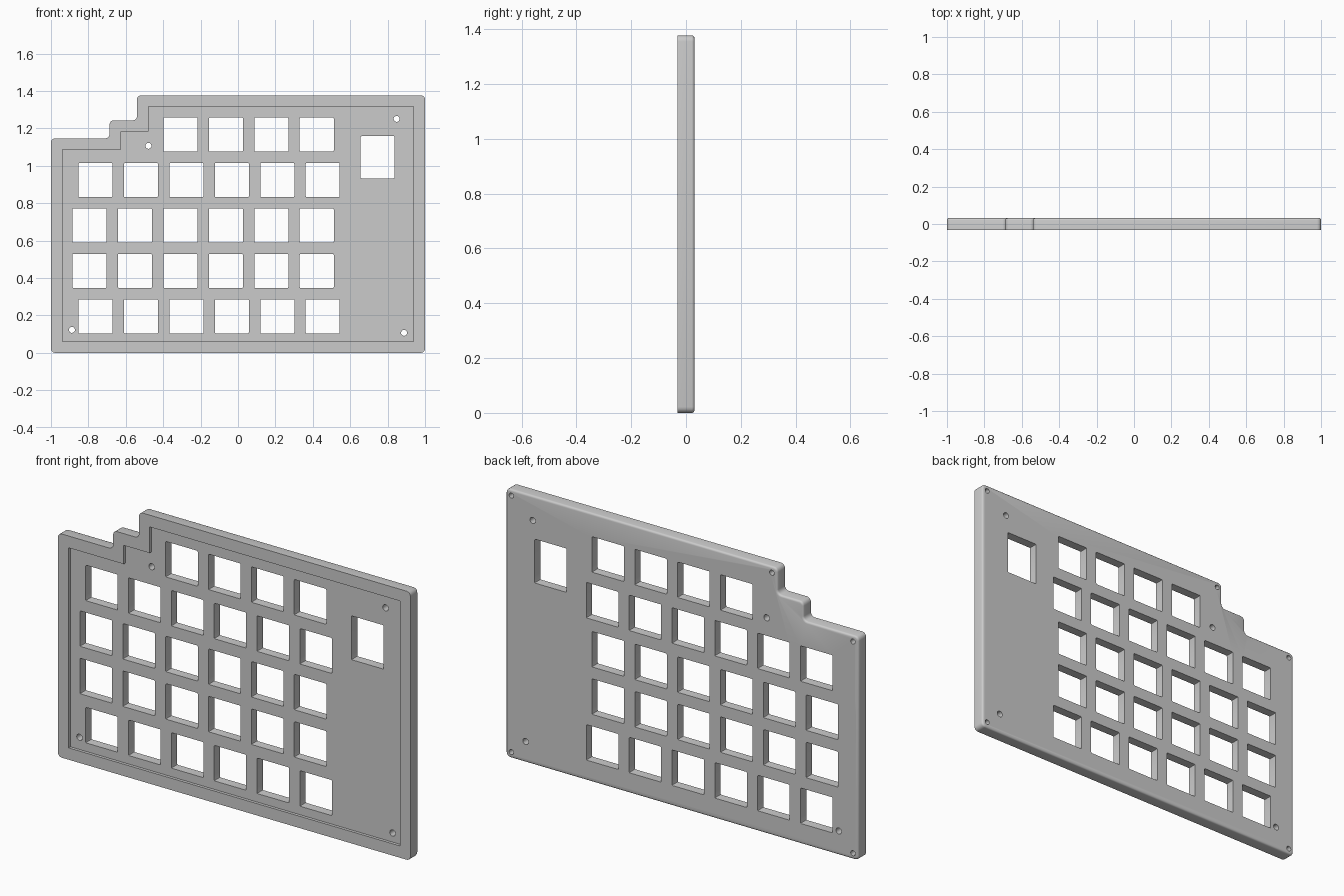
import bpy
import bmesh
from math import radians

cube = bpy.data.objects.get("Cube")
if cube:
    bpy.data.objects.remove(cube, do_unlink=True)

HALF = 0.031      # half the plate thickness
RIM = 0.0605      # rim width around the front recess
RECESS = 0.015    # recess depth
KEY, PITCH = 0.182, 0.243

grey = bpy.data.materials.new("plate grey")
grey.use_nodes = True
colour = (0.6, 0.6, 0.6, 1)
grey.diffuse_color = colour
grey.node_tree.nodes["Principled BSDF"].inputs["Base Color"].default_value = colour


def add_prism(bm, outline, y0, y1, radius=0, segments=4):
    """Extrude an x-z outline along y and round its upright corners."""
    front = bm.faces.new([bm.verts.new((x, y0, z)) for x, z in outline])
    ext = bmesh.ops.extrude_face_region(bm, geom=[front])["geom"]
    verts = [g for g in ext if isinstance(g, bmesh.types.BMVert)]
    bmesh.ops.translate(bm, verts=verts, vec=(0, y1 - y0, 0))
    if radius:
        corners = [e for v in verts for e in v.link_edges
                   if abs(e.verts[0].co.y - e.verts[1].co.y) > 1e-5]
        bmesh.ops.bevel(bm, geom=corners, offset=radius, segments=segments,
                        profile=0.5, affect='EDGES', clamp_overlap=False)


def add_box(bm, x, z, w, h):
    outline = [(x - w / 2, z - h / 2), (x + w / 2, z - h / 2),
               (x + w / 2, z + h / 2), (x - w / 2, z + h / 2)]
    add_prism(bm, outline, -0.1, 0.1, 0.005, 2)


def add_hole(bm, x, z, radius, y0, y1):
    made = bmesh.ops.create_cone(bm, cap_ends=True, segments=20, radius1=radius,
                                 radius2=radius, depth=y1 - y0)["verts"]
    for v in made:
        a, b, c = v.co
        v.co = (x + a, (y0 + y1) / 2 + c, z - b)


def finish(bm, name):
    bmesh.ops.recalc_face_normals(bm, faces=bm.faces)
    mesh = bpy.data.meshes.new(name)
    bm.to_mesh(mesh)
    bm.free()
    mesh.materials.append(grey)
    obj = bpy.data.objects.new(name, mesh)
    bpy.context.collection.objects.link(obj)
    return obj


def stepped_outline(d):
    """Plate outline with a two-step corner, moved inwards by d."""
    l, r, top = -1 + d, 1 - d, 1.377 - d
    x1, x2, z1, z2 = -0.687 + d, -0.54 + d, 1.147 - d, 1.243 - d
    return [(l, d), (r, d), (r, top), (x2, top), (x2, z2), (x1, z2), (x1, z1), (l, z1)]


# Plate body with rounded corners and a softened back edge
bm = bmesh.new()
add_prism(bm, stepped_outline(0), -HALF, HALF, 0.022)
bmesh.ops.recalc_face_normals(bm, faces=bm.faces)
back_edges = [e for e in bm.edges if all(v.co.y > HALF - 1e-4 for v in e.verts)]
bmesh.ops.bevel(bm, geom=back_edges, offset=0.01, segments=3, profile=0.5,
                affect='EDGES', clamp_overlap=False)
plate = finish(bm, "key_plate")

# Shallow recess in the front
bm = bmesh.new()
add_prism(bm, stepped_outline(RIM), -0.1, -HALF + RECESS)
recess = finish(bm, "recess_cutter")

# Key openings, encoder window, screw holes and blind rim holes
bm = bmesh.new()
rows = [(-0.762, 0), (-0.794, 0), (-0.794, 0), (-0.762, 0), (-0.794, 2)]
for row, (start, first) in enumerate(rows):
    for col in range(first, 6):
        add_box(bm, start + col * PITCH, 0.195 + row * PITCH, KEY, KEY)
add_box(bm, 0.746, 1.046, KEY, 0.225)
for x, z in [(-0.888, 0.123), (0.888, 0.107), (0.848, 1.251), (-0.479, 1.107)]:
    add_hole(bm, x, z, 0.016, -0.1, 0.1)
inset = stepped_outline(0.031)
for i in (0, 1, 2, 3, 7):
    add_hole(bm, *inset[i], 0.013, -0.014, 0.1)
openings = finish(bm, "opening_cutter")

# Cut the plate, then drop the cutters
bpy.context.view_layer.objects.active = plate
for cutter in (recess, openings):
    cutter.hide_render = True
    mod = plate.modifiers.new(cutter.name, 'BOOLEAN')
    mod.operation, mod.solver, mod.object = 'DIFFERENCE', 'EXACT', cutter
    bpy.ops.object.modifier_apply(modifier=mod.name)
    bpy.data.objects.remove(cutter, do_unlink=True)

bpy.ops.object.select_all(action='DESELECT')
plate.select_set(True)
bpy.ops.object.shade_smooth_by_angle(angle=radians(35))
